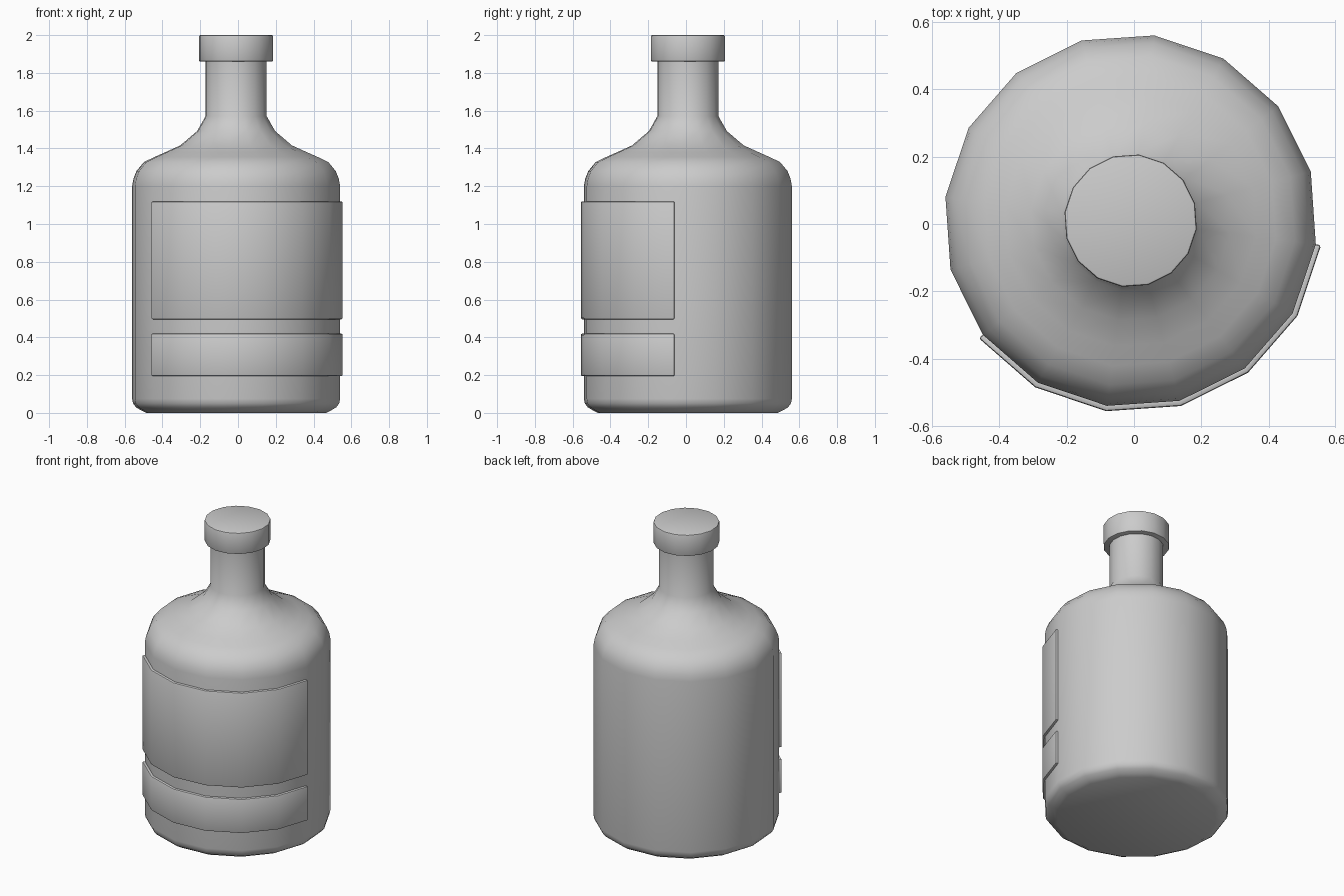
import bpy, bmesh, math

SIDES = 16
STEP = 2 * math.pi / SIDES
TURN = math.radians(15.2)      # rotation of the sixteen-sided outline
CX, CY = -0.01, 0.01           # bottle axis

cube = bpy.data.objects.get("Cube")
if cube:
    bpy.data.objects.remove(cube, do_unlink=True)

grey = bpy.data.materials.new("plain_grey")
grey.use_nodes = True
colour = (0.6, 0.6, 0.6, 1)
grey.diffuse_color = colour
grey.node_tree.nodes["Principled BSDF"].inputs["Base Color"].default_value = colour


def ring_point(radius, k, z):
    a = TURN + k * STEP
    return (CX + radius * math.cos(a), CY + radius * math.sin(a), z)


def finish(bm, name, bevel=0, segments=2, angle=40):
    bmesh.ops.recalc_face_normals(bm, faces=bm.faces)
    mesh = bpy.data.meshes.new(name)
    bm.to_mesh(mesh)
    bm.free()
    mesh.materials.append(grey)
    obj = bpy.data.objects.new(name, mesh)
    bpy.context.collection.objects.link(obj)
    bpy.ops.object.select_all(action="DESELECT")
    obj.select_set(True)
    bpy.context.view_layer.objects.active = obj
    if bevel:
        mod = obj.modifiers.new("soft_edges", "BEVEL")
        mod.width, mod.segments = bevel, segments
        mod.limit_method, mod.angle_limit = "ANGLE", math.radians(50)
        bpy.ops.object.modifier_apply(modifier=mod.name)
    bpy.ops.object.shade_smooth_by_angle(angle=math.radians(angle))
    return obj


def lathe(name, profile, **kw):
    """Turn a (radius, z) profile around the axis and cap both ends."""
    bm = bmesh.new()
    rings = [[bm.verts.new(ring_point(r, k, z)) for k in range(SIDES)]
             for r, z in profile]
    for low, high in zip(rings, rings[1:]):
        for k in range(SIDES):
            n = (k + 1) % SIDES
            bm.faces.new((low[k], low[n], high[n], high[k]))
    bm.faces.new(rings[0][::-1])
    bm.faces.new(rings[-1])
    return finish(bm, name, **kw)


def label(name, bottom, top, inner=0.545, outer=0.571, first=9, last=15):
    """Curved plate that follows the facets of the body."""
    bm = bmesh.new()
    loops = []
    for k in range(first, last + 1):
        corners = ((inner, bottom), (outer, bottom), (outer, top), (inner, top))
        loops.append([bm.verts.new(ring_point(r, k, z)) for r, z in corners])
    for a, b in zip(loops, loops[1:]):
        for i in range(4):
            j = (i + 1) % 4
            bm.faces.new((a[i], a[j], b[j], b[i]))
    bm.faces.new(loops[0])
    bm.faces.new(loops[-1])
    return finish(bm, name, bevel=0.008)


# Glass body with rounded base, sloping shoulder and straight neck
lathe("bottle_body", [
    (0.48, 0.0), (0.505, 0.012), (0.535, 0.03), (0.55, 0.05), (0.555, 0.075),
    (0.555, 1.2), (0.548, 1.24), (0.532, 1.28), (0.492, 1.328), (0.435, 1.355),
    (0.376, 1.381), (0.298, 1.416), (0.208, 1.492), (0.163, 1.571),
    (0.163, 1.87)])

# Stopper on the neck
lathe("stopper", [(0.198, 1.86), (0.198, 2.0)], bevel=0.007)

# Front labels
label("main_label", 0.495, 1.12)
label("lower_label", 0.195, 0.42)
